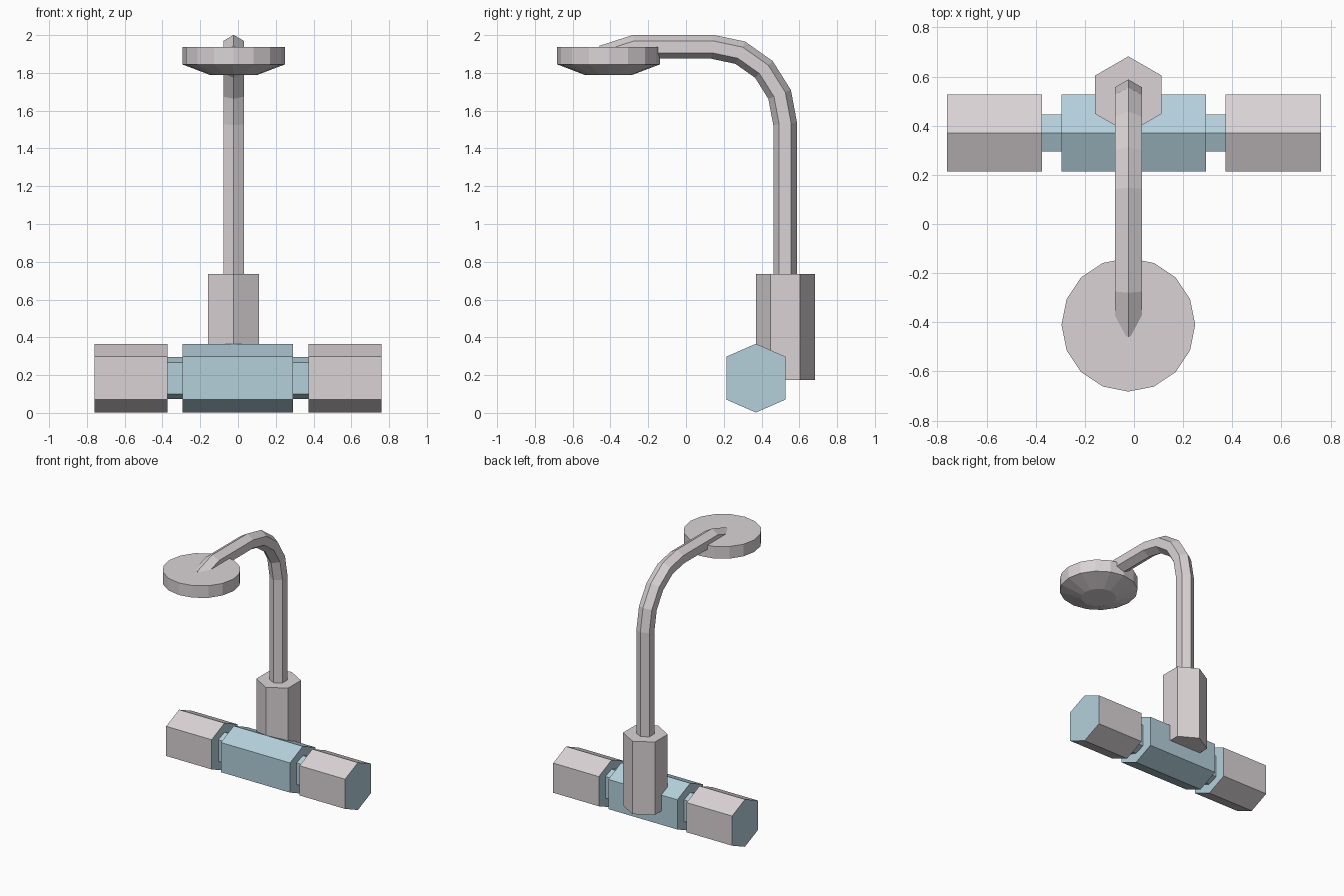
import bpy, bmesh, math
from mathutils import Vector

if "Cube" in bpy.data.objects:
    bpy.data.objects.remove(bpy.data.objects["Cube"])


def material(name, rgb):
    m = bpy.data.materials.new(name)
    m.diffuse_color = (*rgb, 1)
    m.use_nodes = True
    m.node_tree.nodes["Principled BSDF"].inputs["Base Color"].default_value = m.diffuse_color
    return m


GREY = material("warm_grey", (0.70, 0.65, 0.665))
BLUE = material("pale_blue", (0.455, 0.63, 0.71))


def loft(name, rings, mats, cap_index=0):
    """Skin a list of rings, close both ends; caps may take another material."""
    bm = bmesh.new()
    loops = [[bm.verts.new(p) for p in r] for r in rings]
    n = len(loops[0])
    for a, b in zip(loops, loops[1:]):
        for i in range(n):
            j = (i + 1) % n
            bm.faces.new((a[i], a[j], b[j], b[i]))
    for cap in (loops[0], loops[-1]):
        bm.faces.new(cap).material_index = cap_index
    bmesh.ops.recalc_face_normals(bm, faces=bm.faces)
    me = bpy.data.meshes.new(name)
    bm.to_mesh(me)
    bm.free()
    for m in mats:
        me.materials.append(m)
    ob = bpy.data.objects.new(name, me)
    bpy.context.collection.objects.link(ob)
    return ob


def bar(name, x0, x1, y_half, z_corner, z_tip, mats, cap_index=0):
    """Six-sided bar along x, with a ridge on top and bottom."""
    cy, cz = 0.37, 0.184
    prof = [(0, z_tip), (y_half, z_corner), (y_half, -z_corner),
            (0, -z_tip), (-y_half, -z_corner), (-y_half, z_corner)]
    rings = [[(x, cy + y, cz + z) for y, z in prof] for x in (x0, x1)]
    return loft(name, rings, mats, cap_index)


def ring(x, y, z, r, n, start=0.0):
    return [(x + r * math.cos(start + math.tau * i / n),
             y + r * math.sin(start + math.tau * i / n), z) for i in range(n)]


# Valve body, thin neck through it, and two handles with blue ends
bar("valve_body", -0.295, 0.292, 0.156, 0.114, 0.182, [BLUE])
bar("valve_neck", -0.38, 0.38, 0.075, 0.083, 0.111, [BLUE])
bar("left_handle", -0.76, -0.374, 0.156, 0.114, 0.182, [GREY, BLUE], 1)
bar("right_handle", 0.373, 0.76, 0.156, 0.114, 0.182, [GREY, BLUE], 1)

# Upright hexagonal pipe socket behind the body
CX = -0.023
loft("pipe_socket", [ring(CX, 0.526, z, 0.156, 6, math.pi / 2)
                     for z in (0.175, 0.735)], [GREY])

# Bent pipe: hexagon swept along a path in the yz plane with mitred joints
path = [Vector((0.525, 0.70))]
for i in range(5):
    a = math.radians(22.5 * i)
    path.append(Vector((0.14 + 0.385 * math.cos(a), 1.53 + 0.408 * math.sin(a))))
path += [Vector((-0.27, 1.938)), Vector((-0.44, 1.883))]
rings = []
for i, p in enumerate(path):
    d0 = (p - path[max(i - 1, 0)]).normalized()
    d1 = (path[min(i + 1, len(path) - 1)] - p).normalized()
    t = (d0 + d1).normalized()
    mitre = 1 / max(t.dot(d0), t.dot(d1))
    out = Vector((t.y, -t.x)) * mitre
    rings.append([(CX + 0.063 * math.sin(math.tau * k / 6),
                   p.x + out.x * 0.063 * math.cos(math.tau * k / 6),
                   p.y + out.y * 0.063 * math.cos(math.tau * k / 6))
                  for k in range(6)])
loft("shower_pipe", rings, [GREY])

# Shower head: flat disc with a tapered underside
loft("shower_head", [ring(CX, -0.41, z, r, 16) for r, z in
                     ((0.272, 1.938), (0.272, 1.845), (0.122, 1.788))], [GREY])
